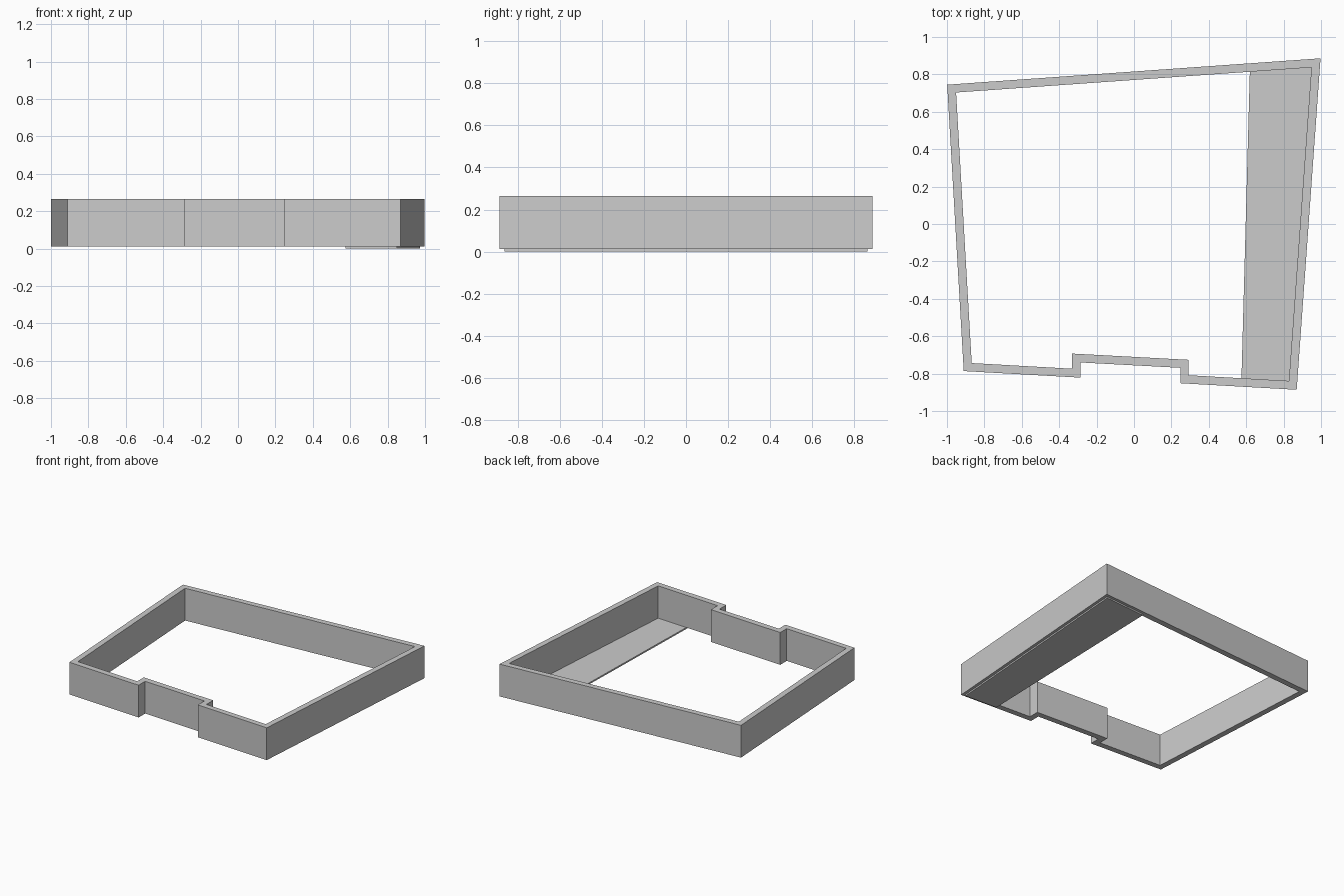
import bpy, bmesh
from mathutils import Vector

if "Cube" in bpy.data.objects:
    bpy.data.objects.remove(bpy.data.objects["Cube"])

WALL_Z = (0.012, 0.265)
HALF = 0.0225

# Wall centreline in plan, clockwise from the back left corner
PLAN = [Vector(p) for p in (
    (-0.975, 0.724), (0.973, 0.8615), (0.849, -0.8625), (0.27, -0.83),
    (0.27, -0.7475), (-0.3095, -0.7165), (-0.3095, -0.7975), (-0.889, -0.765))]


def offset(points, d):
    """Mitred offset of a closed clockwise outline, outwards for d > 0."""
    result = []
    for i, p in enumerate(points):
        a = (p - points[i - 1]).normalized()
        b = (points[(i + 1) % len(points)] - p).normalized()
        na, nb = Vector((-a.y, a.x)), Vector((-b.y, b.x))
        result.append(p + (na + nb) * d / (1 + na.dot(nb)))
    return result


def make_object(name, bm):
    bmesh.ops.recalc_face_normals(bm, faces=bm.faces)
    mesh = bpy.data.meshes.new(name)
    bm.to_mesh(mesh)
    bm.free()
    obj = bpy.data.objects.new(name, mesh)
    bpy.context.collection.objects.link(obj)
    return obj


# Perimeter wall: a rectangular section carried round the mitred outline
bm = bmesh.new()
outer, inner = offset(PLAN, HALF), offset(PLAN, -HALF)
loops = [[bm.verts.new((p.x, p.y, z)) for p in line]
         for line, z in ((outer, WALL_Z[0]), (outer, WALL_Z[1]),
                         (inner, WALL_Z[1]), (inner, WALL_Z[0]))]
n = len(PLAN)
for k in range(4):
    a, b = loops[k], loops[(k + 1) % 4]
    for i in range(n):
        j = (i + 1) % n
        bm.faces.new((a[i], a[j], b[j], b[i]))
make_object("perimeter_wall", bm)

# Thin floor strip below the right wall, reaching to the wall centreline
bm = bmesh.new()
strip = ((0.62, 0.8366), PLAN[1], PLAN[2], (0.574, -0.847))
face = bm.faces.new([bm.verts.new((p[0], p[1], 0)) for p in strip])
top = bmesh.ops.extrude_face_region(bm, geom=[face], use_keep_orig=True)
bmesh.ops.translate(bm, vec=(0, 0, WALL_Z[0]),
                    verts=[v for v in top["geom"] if isinstance(v, bmesh.types.BMVert)])
make_object("floor_strip", bm)
